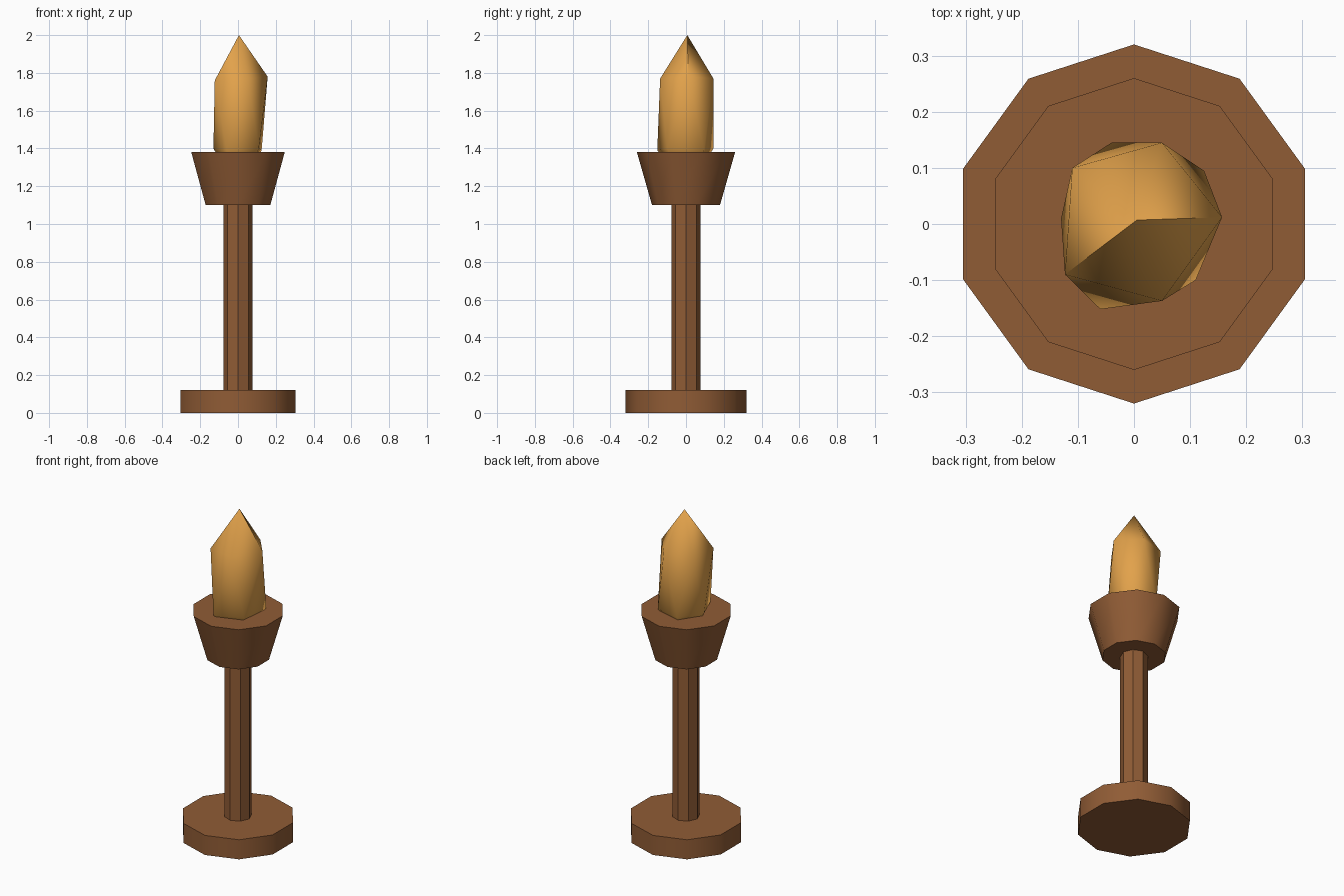
import bpy, bmesh, math
from mathutils import Vector

if "Cube" in bpy.data.objects:
    bpy.data.objects.remove(bpy.data.objects["Cube"])


def material(name, rgb):
    m = bpy.data.materials.new(name)
    m.diffuse_color = (*rgb, 1)
    m.use_nodes = True
    m.node_tree.nodes["Principled BSDF"].inputs["Base Color"].default_value = m.diffuse_color
    return m


WOOD = material("brown wood", (0.28, 0.107, 0.036))
FIRE = material("amber flame", (0.76, 0.36, 0.07))


def finish(bm, name, mat):
    bmesh.ops.recalc_face_normals(bm, faces=bm.faces)
    me = bpy.data.meshes.new(name)
    bm.to_mesh(me)
    bm.free()
    me.materials.append(mat)
    ob = bpy.data.objects.new(name, me)
    bpy.context.collection.objects.link(ob)
    return ob


def frustum(name, sides, r_low, r_high, z0, z1):
    """Closed tapered prism with a corner on the y axis."""
    bm = bmesh.new()
    rings = []
    for r, z in ((r_low, z0), (r_high, z1)):
        angles = [math.pi / 2 + 2 * math.pi * i / sides for i in range(sides)]
        rings.append([bm.verts.new((r * math.cos(a), r * math.sin(a), z)) for a in angles])
        bm.faces.new(rings[-1])
    low, high = rings
    for i in range(sides):
        j = (i + 1) % sides
        bm.faces.new((low[i], low[j], high[j], high[i]))
    ob = finish(bm, name, WOOD)
    bpy.ops.object.select_all(action='DESELECT')
    ob.select_set(True)
    bpy.context.view_layer.objects.active = ob
    bpy.ops.object.shade_smooth_by_angle(angle=math.radians(40))


# Stand: foot, pole and flared cup
frustum("foot", 10, 0.32, 0.32, 0.0, 0.12)
frustum("pole", 8, 0.077, 0.077, 0.12, 1.10)
frustum("cup", 10, 0.18, 0.26, 1.10, 1.38)

# Flame: stretched, slightly irregular icosahedron sunk into the cup
bm = bmesh.new()
upper_pts = [(0.157, 0.012, 1.78), (0.05, 0.145, 1.77), (-0.11, 0.10, 1.77),
             (-0.123, -0.09, 1.76), (0.05, -0.137, 1.77)]
lower_pts = [(0.125, 0.095, 1.39), (-0.04, 0.145, 1.40), (-0.13, 0.01, 1.40),
             (-0.06, -0.152, 1.39), (0.11, -0.10, 1.40)]
tip = bm.verts.new(Vector((0.005, 0.007, 2.0)))
tail = bm.verts.new(Vector((0, 0, 1.17)))
up = [bm.verts.new(p) for p in upper_pts]
lo = [bm.verts.new(p) for p in lower_pts]
for i in range(5):
    j = (i + 1) % 5
    bm.faces.new((tip, up[i], up[j]))
    bm.faces.new((up[i], lo[i], up[j]))
    bm.faces.new((lo[i], lo[j], up[j]))
    bm.faces.new((tail, lo[j], lo[i]))
for f in bm.faces:
    f.smooth = True
# creases running down from the tip
for i in (0, 3):
    bm.edges.get((tip, up[i])).smooth = False
finish(bm, "flame", FIRE)
